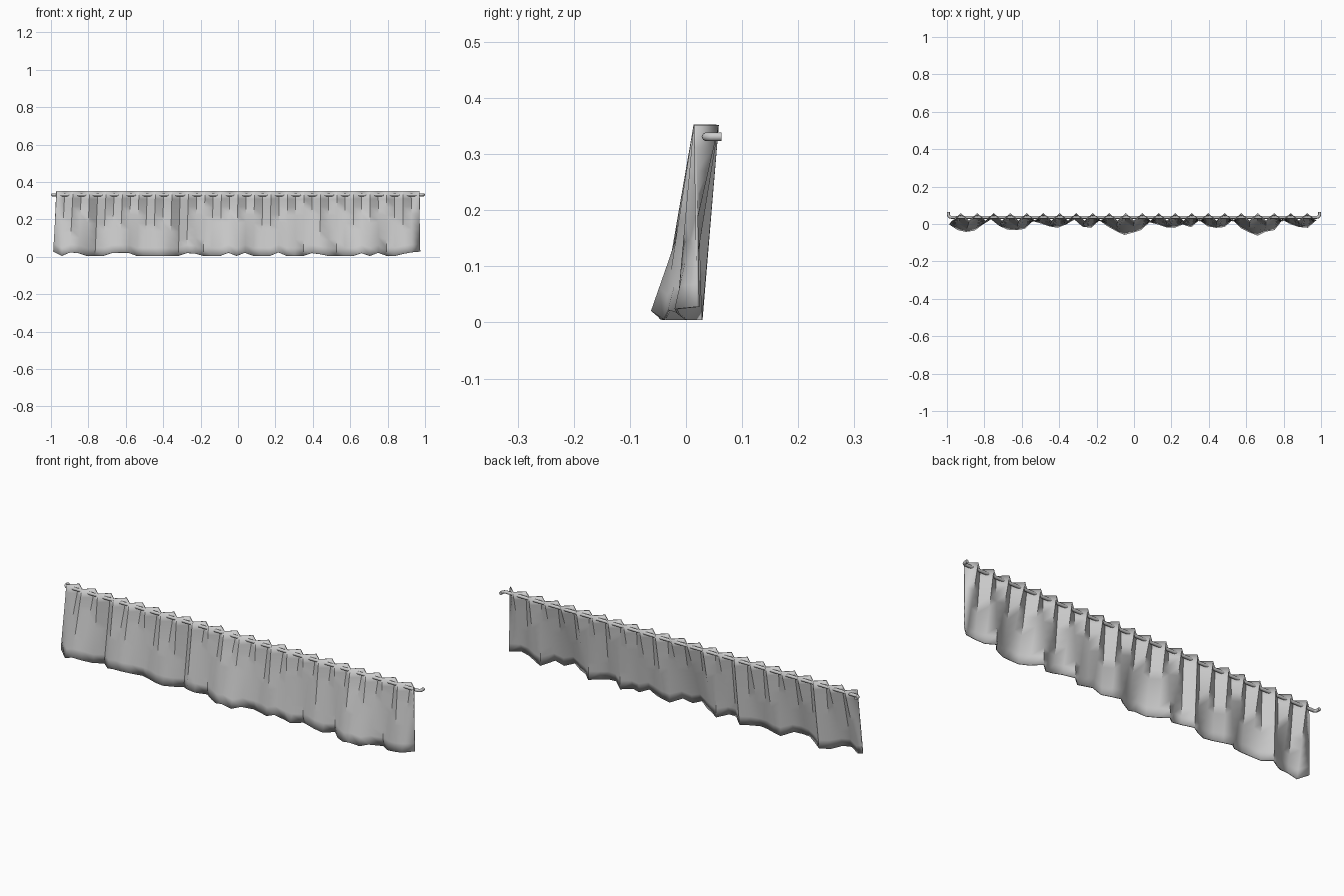
import bpy, math

if "Cube" in bpy.data.objects:
    bpy.data.objects.remove(bpy.data.objects["Cube"])

# Hem depth (y, thousandths) at each evenly spaced fold line
HEM_Y = [0, -30, -40, -33, 0, 27, -8, -28, -30, -24, 18, 5, -10, -18, 0,
         26, -12, -18, 22, -10, -35, -56, -44, -30, 12, 0, -15, -18, 0, -15,
         24, -10, -18, -14, 24, -20, -42, -60, -38, -30, 26, 0, -14, -18, 22]
# Fold lines where the hem lifts, with the height in thousandths
LIFT = {0: 28, 2: 24, 3: 20, 7: 20, 8: 22, 9: 22, 16: 20, 17: 18, 21: 22,
        23: 22, 27: 24, 31: 20, 32: 14, 37: 20, 39: 22, 42: 16, 43: 24, 44: 28}
N = len(HEM_Y)
TOP_Z, ROWS = 0.352, 8

# Valance cloth: even zigzag at the top blending into loose folds at the hem
verts, faces = [], []
for r in range(ROWS + 1):
    t = r / ROWS
    for i in range(N):
        u = i / (N - 1)
        top = (-0.97 + 1.94 * u, 0.056 if i % 2 else 0.016, TOP_Z)
        hem = (-0.987 + 1.96 * u, HEM_Y[i] / 1000, LIFT.get(i, 5) / 1000)
        verts.append([a + (b - a) * t for a, b in zip(top, hem)])
for r in range(ROWS):
    for i in range(N - 1):
        a = r * N + i
        faces.append((a, a + N, a + N + 1, a + 1))
mesh = bpy.data.meshes.new("valance_cloth")
mesh.from_pydata(verts, [], faces)
cloth = bpy.data.objects.new("valance_cloth", mesh)
bpy.context.collection.objects.link(cloth)
solid = cloth.modifiers.new("thickness", "SOLIDIFY")
solid.thickness = 0.005
solid.offset = 0
bpy.context.view_layer.objects.active = cloth
cloth.select_set(True)
bpy.ops.object.shade_smooth_by_angle(angle=math.radians(40))

# Curtain rod with rounded returns toward the wall
R, BEND, ROD_Y, ROD_Z = 0.008, 0.014, 0.036, 0.331
half = [(0.992, 0.063)]
for k in range(6):
    a = math.radians(90 * k / 5)
    half.append((0.992 - BEND + BEND * math.cos(a), ROD_Y + BEND - BEND * math.sin(a)))
path = half + [(-x, y) for x, y in reversed(half)]
curve = bpy.data.curves.new("curtain_rod", "CURVE")
curve.dimensions = "3D"
curve.bevel_depth = R
curve.bevel_resolution = 2
curve.use_fill_caps = True
spline = curve.splines.new("POLY")
spline.points.add(len(path) - 1)
for p, (x, y) in zip(spline.points, path):
    p.co = (x, y, ROD_Z, 1)
rod = bpy.data.objects.new("curtain_rod", curve)
bpy.context.collection.objects.link(rod)
